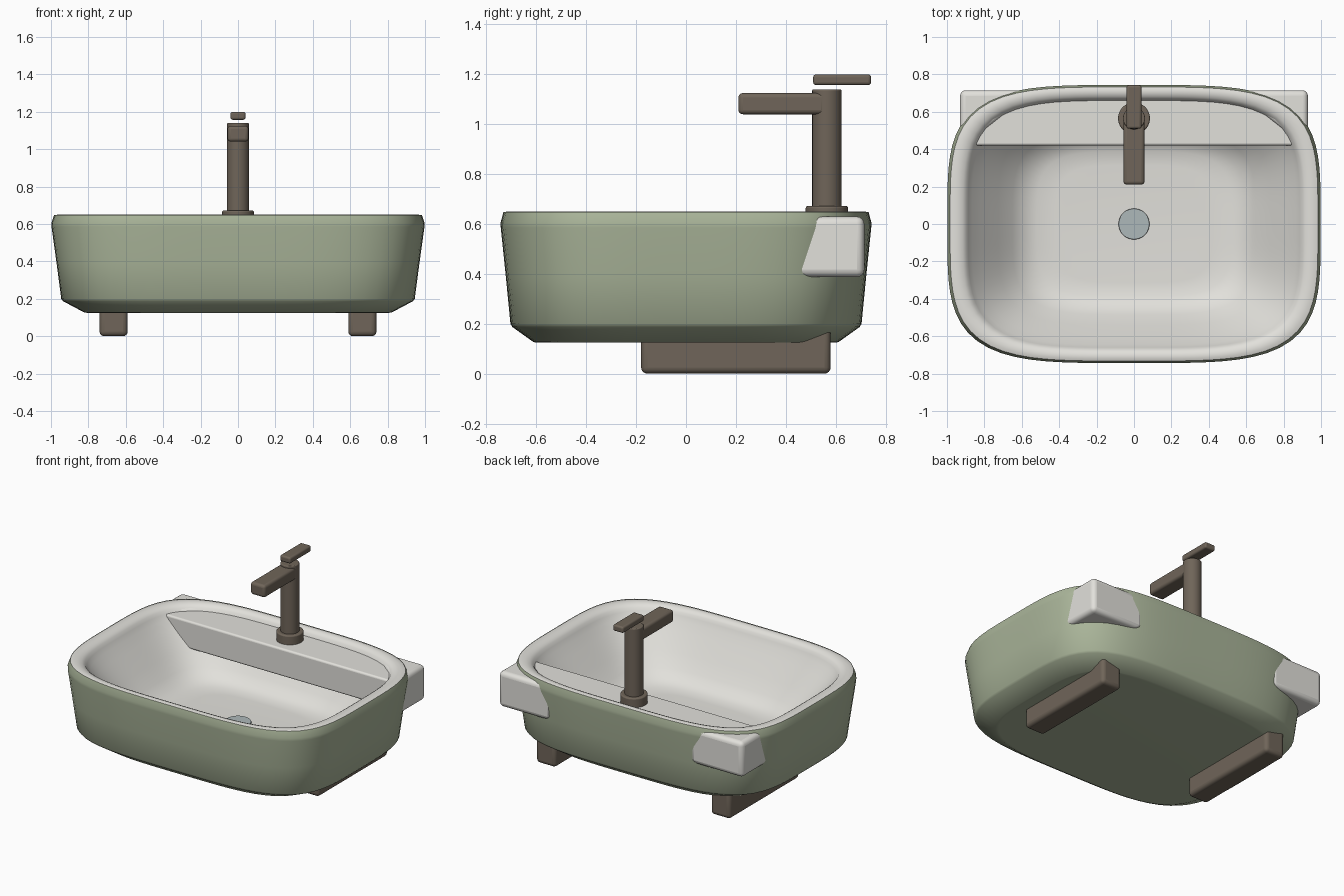
import bpy, bmesh, math
from mathutils import Vector

if "Cube" in bpy.data.objects:
    bpy.data.objects.remove(bpy.data.objects["Cube"])

HX, HY = 1.0, 0.745          # half sizes of the basin outline
SEGS = 96


def material(name, col):
    m = bpy.data.materials.new(name)
    m.diffuse_color = (*col, 1)
    m.use_nodes = True
    m.node_tree.nodes["Principled BSDF"].inputs["Base Color"].default_value = m.diffuse_color
    return m


GREEN = material("sage_glaze", (0.40, 0.46, 0.32))
WHITE = material("white_glaze", (0.76, 0.75, 0.71))
BROWN = material("bronze", (0.16, 0.13, 0.10))
STEEL = material("drain_steel", (0.42, 0.48, 0.49))


def finish(name, bm, mat, bevel=0, angle=35):
    bmesh.ops.recalc_face_normals(bm, faces=bm.faces)
    me = bpy.data.meshes.new(name)
    bm.to_mesh(me)
    bm.free()
    ob = bpy.data.objects.new(name, me)
    bpy.context.collection.objects.link(ob)
    me.materials.append(mat)
    bpy.ops.object.select_all(action='DESELECT')
    ob.select_set(True)
    bpy.context.view_layer.objects.active = ob
    bpy.ops.object.shade_smooth_by_angle(angle=math.radians(angle))
    if bevel:
        b = ob.modifiers.new("round", 'BEVEL')
        b.width, b.segments = bevel, 4
        b.limit_method, b.angle_limit = 'ANGLE', math.radians(30)
    return ob


def ring(bm, s, z):
    """One squarish superellipse loop of scale s at height z."""
    vs = []
    for i in range(SEGS):
        a = 2 * math.pi * i / SEGS
        c, d = math.cos(a), math.sin(a)
        r = s / (c ** 4 + d ** 4) ** 0.25
        vs.append(bm.verts.new((HX * r * c, HY * r * d, z)))
    return vs


def loft(profile, cap_first=False, cap_last=False):
    bm = bmesh.new()
    rings = [ring(bm, s, z) for s, z in profile]
    for a, b in zip(rings, rings[1:]):
        for i in range(SEGS):
            j = (i + 1) % SEGS
            bm.faces.new((a[i], a[j], b[j], b[i]))
    if cap_first:
        bm.faces.new(rings[0])
    if cap_last:
        bm.faces.new(rings[-1])
    return bm


def prism(points, z0, z1):
    bm = bmesh.new()
    lo = [bm.verts.new((x, y, z0)) for x, y in points]
    hi = [bm.verts.new((x, y, z1)) for x, y in points]
    bm.faces.new(lo)
    bm.faces.new(hi)
    for i in range(len(lo)):
        j = (i + 1) % len(lo)
        bm.faces.new((lo[i], lo[j], hi[j], hi[i]))
    return bm


def box(name, x0, x1, y0, y1, z0, z1, mat, bevel):
    return finish(name, prism([(x0, y0), (x1, y0), (x1, y1), (x0, y1)], z0, z1), mat, bevel)


def cylinder(name, r, y, z0, z1, mat, bevel):
    pts = [(r * math.cos(i * math.pi / 24), y + r * math.sin(i * math.pi / 24)) for i in range(48)]
    return finish(name, prism(pts, z0, z1), mat, bevel)


# Outer shell
finish("outer_shell", loft([(0.80, 0.125), (0.82, 0.126), (0.935, 0.187), (0.945, 0.20), (0.97, 0.39),
                            (0.997, 0.585), (0.998, 0.605), (0.983, 0.648)], cap_first=True),
       GREEN, angle=60)

# Rounded rim and bowl
finish("bowl", loft([(0.983, 0.645), (0.965, 0.65), (0.94, 0.65), (0.915, 0.643), (0.897, 0.63),
                     (0.886, 0.61), (0.865, 0.58), (0.82, 0.525), (0.727, 0.415), (0.65, 0.33),
                     (0.59, 0.28), (0.52, 0.255), (0.42, 0.25)], cap_last=True),
       WHITE, angle=60)

# Rear tap ledge: a slice of the same outline
bm = loft([(0.92, 0.42), (0.92, 0.61)], cap_first=True, cap_last=True)
cut = bmesh.ops.bisect_plane(bm, geom=bm.verts[:] + bm.edges[:] + bm.faces[:],
                             plane_co=Vector((0, 0.42, 0)), plane_no=Vector((0, 1, 0)),
                             clear_inner=True)
edges = [e for e in cut["geom_cut"] if isinstance(e, bmesh.types.BMEdge)]
bmesh.ops.edgeloop_fill(bm, edges=edges)
finish("tap_ledge", bm, WHITE, 0.025)

# Drain
cylinder("drain", 0.083, 0, 0.24, 0.262, STEEL, 0.004)

# Tap
cylinder("tap_base", 0.085, 0.565, 0.59, 0.672, BROWN, 0.008)
cylinder("tap_body", 0.059, 0.565, 0.60, 1.14, BROWN, 0.006)
box("tap_spout", -0.056, 0.056, 0.21, 0.56, 1.04, 1.125, BROWN, 0.018)
box("tap_lever", -0.04, 0.04, 0.51, 0.742, 1.157, 1.20, BROWN, 0.012)

# Wall brackets and feet, mirrored left and right
for side, sx in (("left", -1), ("right", 1)):
    pts = [(sx * 0.53, 0.715), (sx * 0.93, 0.715), (sx * 0.93, 0.40)]
    finish(side + "_wall_bracket", prism(pts, 0.387, 0.63), WHITE, 0.03)
    x = sorted((sx * 0.59, sx * 0.74))
    box(side + "_foot", x[0], x[1], -0.18, 0.58, 0.0, 0.20, BROWN, 0.025)
